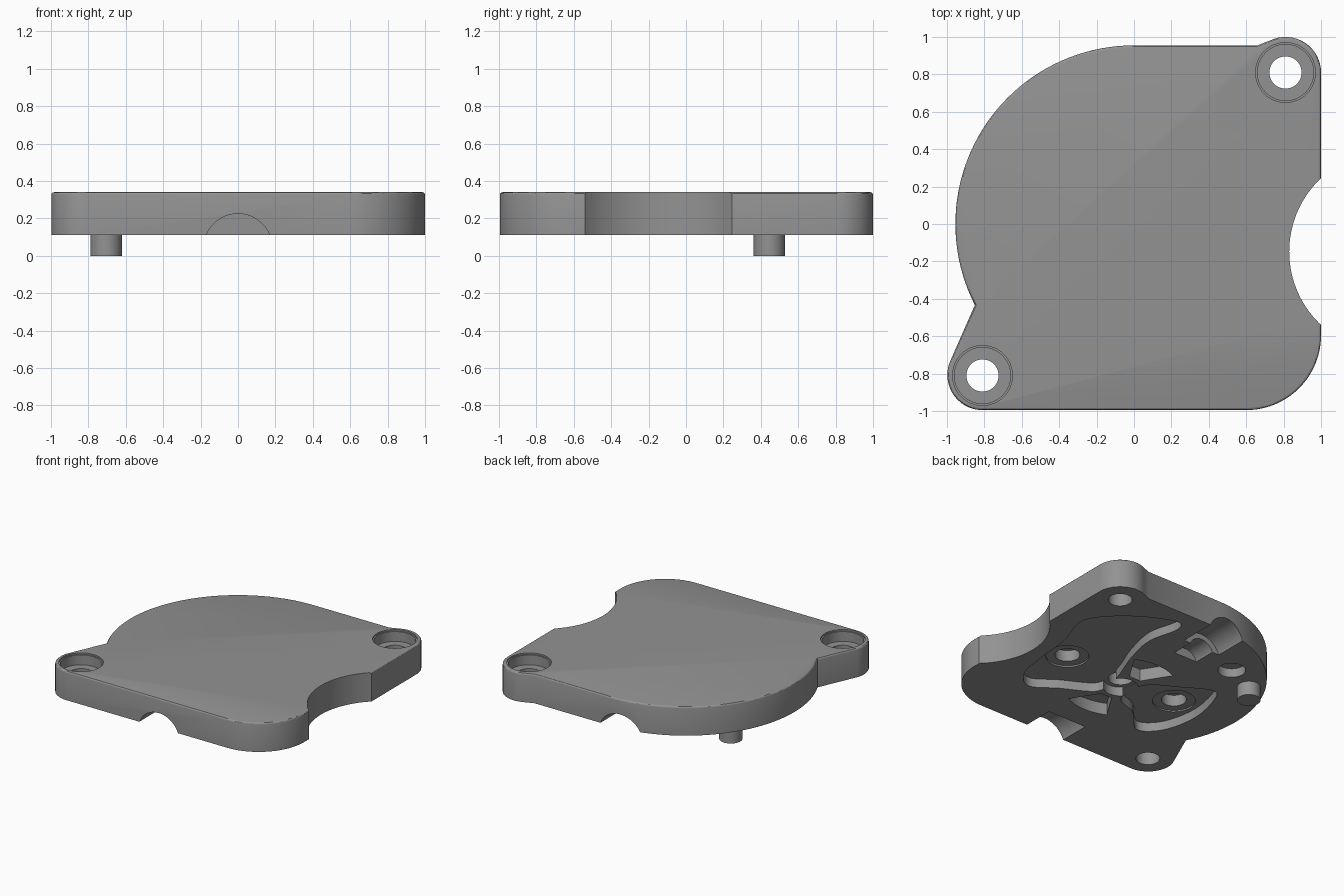
import bpy, bmesh, math
from mathutils import Vector

if "Cube" in bpy.data.objects:
    bpy.data.objects.remove(bpy.data.objects["Cube"])

Z0, Z1 = 0.11, 0.34          # underside and top of the plate
FLOOR = Z0 + 0.07            # pocket floor

grey = bpy.data.materials.new("plain grey")
grey.diffuse_color = (0.29, 0.29, 0.29, 1)
grey.use_nodes = True
grey.node_tree.nodes["Principled BSDF"].inputs["Base Color"].default_value = grey.diffuse_color


def arc(cx, cy, r, a0, a1, n):
    """Points along an arc, angles in degrees."""
    return [(cx + r * math.cos(math.radians(a0 + (a1 - a0) * i / n)),
             cy + r * math.sin(math.radians(a0 + (a1 - a0) * i / n))) for i in range(n + 1)]


def smooth_loop(pts, n=6):
    """Closed Catmull-Rom curve through a few points."""
    out, k = [], len(pts)
    for i in range(k):
        p0, p1, p2, p3 = (Vector(pts[(i + j - 1) % k]) for j in range(4))
        for s in range(n):
            t = s / n
            out.append(tuple(0.5 * (2 * p1 + (p2 - p0) * t + (2 * p0 - 5 * p1 + 4 * p2 - p3) * t * t
                                    + (3 * p1 - p0 - 3 * p2 + p3) * t ** 3)))
    return out


def prism(name, pts, z0, z1, bevel=0):
    """Extrude an outline from z0 to z1, optionally rounding the top edge."""
    bm = bmesh.new()
    low = bm.faces.new([bm.verts.new((x, y, z0)) for x, y in pts])
    top = bmesh.ops.extrude_face_region(bm, geom=[low])["geom"]
    bmesh.ops.translate(bm, vec=(0, 0, z1 - z0),
                        verts=[g for g in top if isinstance(g, bmesh.types.BMVert)])
    if bevel:
        rim = [e for e in bm.edges if all(v.co.z > z1 - 1e-5 for v in e.verts)]
        bmesh.ops.bevel(bm, geom=rim, offset=bevel, segments=3, profile=0.5, affect='EDGES')
    bmesh.ops.recalc_face_normals(bm, faces=bm.faces)
    me = bpy.data.meshes.new(name)
    bm.to_mesh(me)
    bm.free()
    me.materials.append(grey)
    ob = bpy.data.objects.new(name, me)
    bpy.context.collection.objects.link(ob)
    return ob


def disc(x, y, r, z0, z1, n=40):
    return prism("round_cutter", arc(x, y, r, 0, 360, n)[:-1], z0, z1)


def rod_y(x, z, r, y0, y1):
    """Round cutter lying along y."""
    ob = disc(0, 0, r, y0, y1, 48)
    for v in ob.data.vertices:
        a, b, c = v.co
        v.co = (x + b, c, z + a)
    return ob


def cut(body, tool):
    m = body.modifiers.new("cut", 'BOOLEAN')
    m.operation, m.solver, m.object = 'DIFFERENCE', 'EXACT', tool
    bpy.context.view_layer.objects.active = body
    bpy.ops.object.modifier_apply(modifier=m.name)
    bpy.data.objects.remove(tool)


# Plate outline: right ear, rounded front corner, left ear, large round side
outline = (arc(0.81, 0.81, 0.19, 115, 0, 16)
           + arc(0.6, -0.595, 0.4, 0, -90, 20)
           + arc(-0.81, -0.807, 0.188, 270, 156.6, 18)
           + arc(0, 0, 0.955, 207, 90, 44) + [(0.66, 0.955)])
plate = prism("cover_plate", outline, Z0, Z1, bevel=0.014)

# Round bite in the right side
cut(plate, disc(1.368, -0.1475, 0.538, 0, 0.5, 120))

# Bolt holes with counterbores and a small rim step
for s in (1, -1):
    cut(plate, disc(s * 0.81, s * 0.81, 0.16, Z1 - 0.012, 0.5, 48))
    cut(plate, disc(s * 0.81, s * 0.81, 0.15, Z1 - 0.09, 0.5, 48))
    cut(plate, disc(s * 0.81, s * 0.81, 0.086, 0, 0.5))

# Wide pockets in the underside
right_pocket = [(0.1, -0.31), (0.33, -0.445), (0.52, -0.56), (0.66, -0.44), (0.71, -0.2),
                (0.74, 0.1), (0.82, 0.42), (0.6, 0.68), (0.3, 0.83), (0.22, 0.75),
                (0.27, 0.5), (0.22, 0.24), (0.13, 0.0), (0.09, -0.15)]
left_pocket = [(-0.12, -0.29), (-0.3, -0.37), (-0.48, -0.54), (-0.63, -0.42), (-0.69, -0.15),
               (-0.64, 0.12), (-0.55, 0.24), (-0.32, 0.12), (-0.13, 0.0), (-0.09, -0.15)]
cut(plate, prism("right_pocket", smooth_loop(right_pocket), 0, FLOOR))
cut(plate, prism("left_pocket", smooth_loop(left_pocket), 0, FLOOR + 0.001))
cut(plate, disc(0, -0.15, 0.125, 0, FLOOR + 0.002))

# Curved groove in the right pocket floor
groove = smooth_loop([(0.76, 0.43), (0.56, 0.66), (0.29, 0.76), (0.52, 0.6)])
cut(plate, prism("groove", groove, 0.12, FLOOR + 0.035))

# Small fan pockets in front of and behind the centre
for s in (1, -1):
    fan = [(-0.05, -0.15 + s * 0.16), (0.05, -0.15 + s * 0.16)] + \
        arc(0, -0.15, 0.41, s * 64, s * 116, 8)
    cut(plate, prism("fan_pocket", fan, 0, Z0 + 0.095))

# Three shaft holes in a row, the outer two with a shallow ring
for x in (-0.5, 0, 0.5):
    if x:
        cut(plate, disc(x, -0.15, 0.155, 0.12, FLOOR + 0.012))
    cut(plate, disc(x, -0.15, 0.09, 0.12, FLOOR + 0.1))

# Blind hole next to the pin
cut(plate, disc(-0.455, 0.55, 0.1, 0, Z0 + 0.07))

# Half-round channels at the front and back edges
cut(plate, rod_y(0, 0.042, 0.183, -1.1, -0.75))
cut(plate, rod_y(-0.08, 0.045, 0.175, 0.66, 1.1))
cut(plate, rod_y(-0.08, 0.07, 0.11, 0.48, 0.7))

# Locating pin
pin = disc(-0.705, 0.445, 0.084, 0, Z0 + 0.02)
pin.name = "locating_pin"

for ob in (plate, pin):
    bpy.ops.object.select_all(action='DESELECT')
    ob.select_set(True)
    bpy.context.view_layer.objects.active = ob
    bpy.ops.object.shade_smooth_by_angle(angle=math.radians(30))
